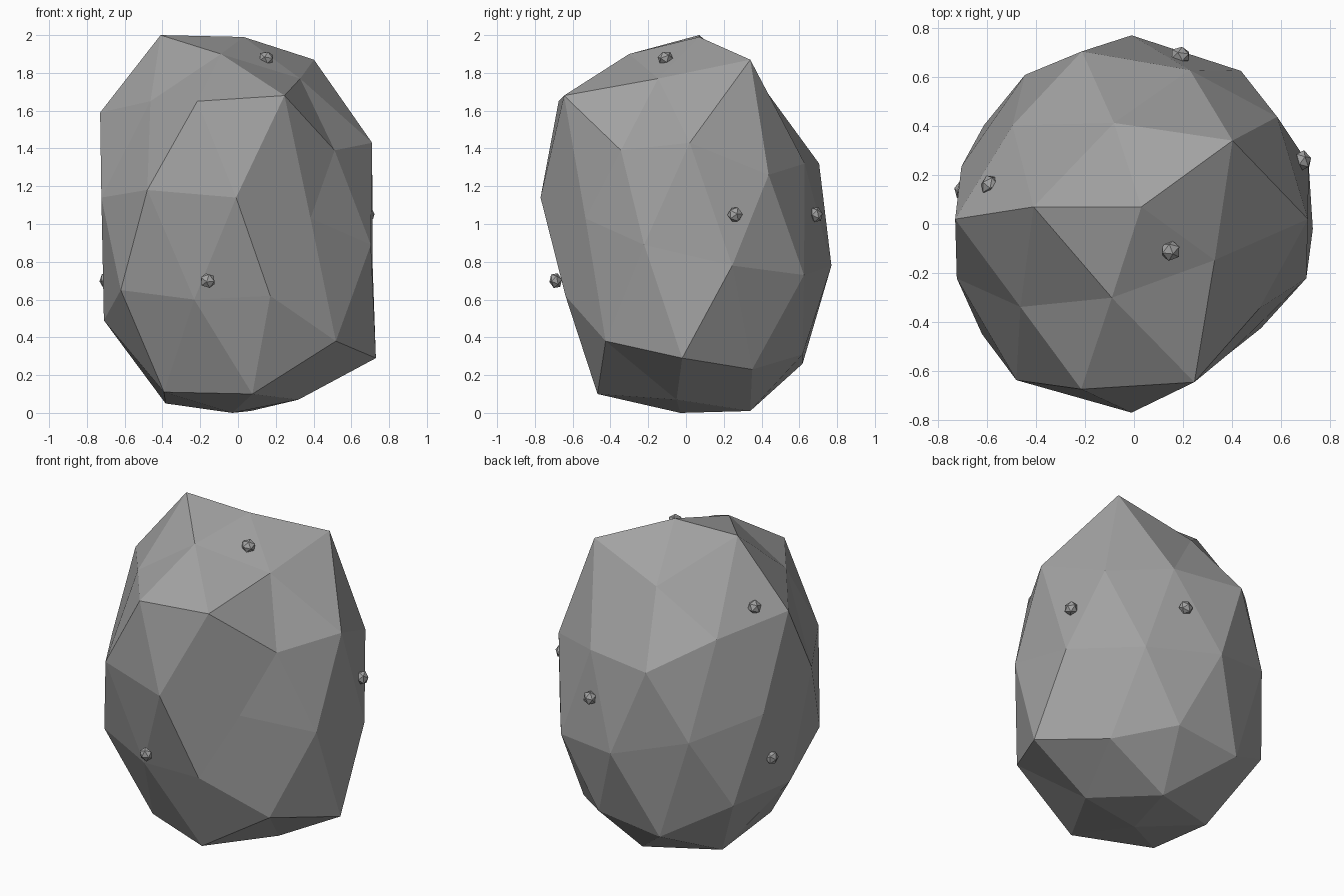
import bpy
import bmesh
from math import cos, sin, degrees, radians, atan2
from mathutils import Matrix, Vector

cube = bpy.data.objects.get("Cube")
if cube:
    bpy.data.objects.remove(cube, do_unlink=True)


def flat_material(name, colour):
    material = bpy.data.materials.new(name)
    material.use_nodes = True
    material.diffuse_color = colour
    shader = material.node_tree.nodes["Principled BSDF"]
    shader.inputs["Base Color"].default_value = colour
    shader.inputs["Roughness"].default_value = 0.9
    return material


stone_grey = flat_material("stone grey", (0.36, 0.36, 0.36, 1))


def add_object(name, mesh_builder, material):
    mesh = bpy.data.meshes.new(name)
    mesh_builder.to_mesh(mesh)
    mesh_builder.free()
    mesh.materials.append(material)
    part = bpy.data.objects.new(name, mesh)
    bpy.context.collection.objects.link(part)
    return part


def heading(vert):
    return round(degrees(atan2(vert.co.y, vert.co.x))) % 360


# Rings of the boulder from top to bottom: the ring centre, the angle of its
# first corner, then the radius and the height of each corner in turn
rings = [
    ((0.03, 0.07), 0, [0], [1.99]),
    ((0.03, 0.07), 36, [0.46, 0.36, 0.44, 0.39, 0.37], [1.87, 1.72, 2, 1.9, 1.77]),
    ((0.03, 0.02), 0, [0.68, 0.64, 0.65, 0.61, 0.7], [1.43, 1.32, 1.49, 1.65, 1.68]),
    ((0.01, 0.02), 36, [0.71, 0.72, 0.74, 0.73, 0.62], [1.26, 1.32, 1.59, 1.65, 1.39]),
    ((-0.01, 0.01), 18,
     [0.76, 0.76, 0.76, 0.74, 0.73, 0.75, 0.8, 0.78, 0.67, 0.75],
     [0.78, 0.73, 0.78, 0.9, 1.01, 1.14, 1.18, 1.14, 1.03, 0.89]),
    ((-0.03, -0.02), 0, [0.76, 0.67, 0.72, 0.73, 0.65], [0.29, 0.31, 0.47, 0.65, 0.62]),
    ((-0.04, -0.02), 36, [0.63, 0.67, 0.67, 0.62, 0.69], [0.23, 0.26, 0.49, 0.6, 0.38]),
    ((-0.06, -0.05), 0, [0.38, 0.41, 0.4, 0.41, 0.44], [0.07, 0.01, 0.05, 0.11, 0.1]),
    ((-0.03, -0.03), 0, [0], [0]),
]

# Boulder: a faceted ball whose rings of corners are pushed into a rough stone
bm = bmesh.new()
bmesh.ops.create_icosphere(bm, subdivisions=2, radius=1,
                           matrix=Matrix.Rotation(radians(36), 4, "Z"))
corners = sorted(bm.verts, key=lambda vert: -vert.co.z)
for centre, start, radii, heights in rings:
    count = len(radii)
    ring, corners = corners[:count], corners[count:]
    ring.sort(key=heading)
    for index, vert in enumerate(ring):
        angle = radians(start + index * 360 / count)
        vert.co = (centre[0] + radii[index] * cos(angle),
                   centre[1] + radii[index] * sin(angle),
                   heights[index])
bmesh.ops.recalc_face_normals(bm, faces=bm.faces)
add_object("boulder", bm, stone_grey)


# Pebbles: small faceted lumps half sunk in the surface, flattened outwards
def add_pebble(name, place, outward):
    builder = bmesh.new()
    turn = Vector(outward).to_track_quat("Z", "Y").to_matrix().to_4x4()
    squash = Matrix.Diagonal((1, 1, 0.8, 1))
    bmesh.ops.create_icosphere(builder, subdivisions=1, radius=0.043,
                               matrix=Matrix.Translation(place) @ turn @ squash)
    add_object(name, builder, stone_grey)


add_pebble("top_pebble", (0.15, -0.11, 1.88), (0.3, -0.4, 1))
add_pebble("front_pebble", (-0.16, -0.69, 0.7), (-0.2, -1, -0.2))
add_pebble("upper_right_pebble", (-0.59, 0.16, 1.63), (-1, 0.4, 0.7))
add_pebble("lower_right_pebble", (-0.7, 0.14, 0.7), (-1, 0.2, -0.1))
add_pebble("left_pebble", (0.69, 0.26, 1.05), (1, 0.3, 0.1))
add_pebble("back_pebble", (0.19, 0.69, 1.05), (0.2, 1, 0.2))
